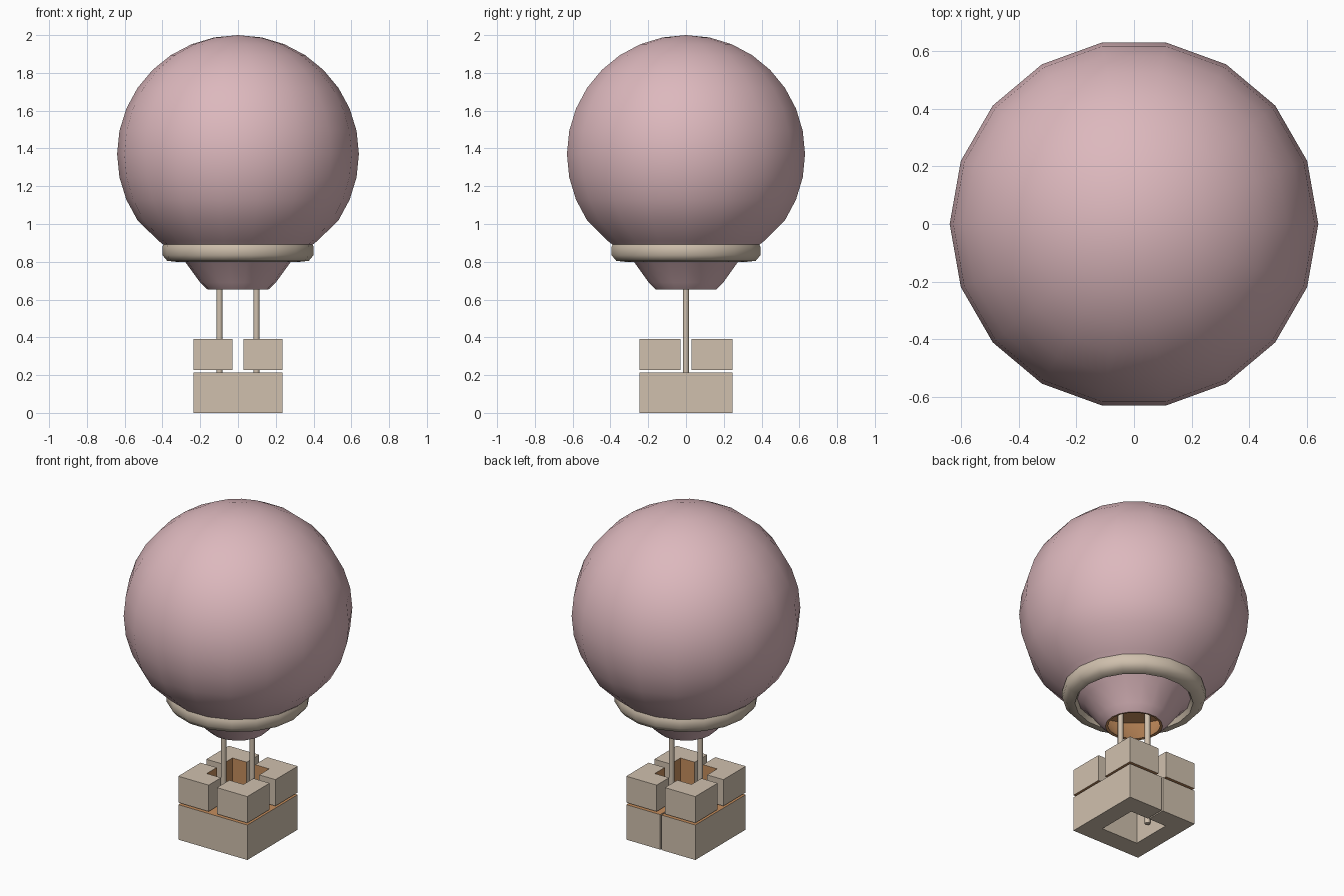
import bpy, bmesh, math
from mathutils import Vector

if "Cube" in bpy.data.objects:
    bpy.data.objects.remove(bpy.data.objects["Cube"])


def material(name, rgb):
    m = bpy.data.materials.new(name)
    m.diffuse_color = (*rgb, 1)
    m.use_nodes = True
    m.node_tree.nodes["Principled BSDF"].inputs["Base Color"].default_value = m.diffuse_color
    return m


PINK = material("dusty pink", (0.72, 0.48, 0.51))
BEIGE = material("beige", (0.63, 0.53, 0.42))
ORANGE = material("orange brown", (0.56, 0.27, 0.11))


def finish(bm, name, mats, smooth=None):
    bmesh.ops.recalc_face_normals(bm, faces=bm.faces)
    me = bpy.data.meshes.new(name)
    bm.to_mesh(me)
    bm.free()
    for m in mats:
        me.materials.append(m)
    ob = bpy.data.objects.new(name, me)
    bpy.context.collection.objects.link(ob)
    if smooth:
        bpy.ops.object.select_all(action='DESELECT')
        ob.select_set(True)
        bpy.context.view_layer.objects.active = ob
        bpy.ops.object.shade_smooth_by_angle(angle=math.radians(smooth))
    return ob


def lathe(name, profile, mats, sides=18, lining=(), closed=False, smooth=40):
    """Spin (radius, z) points about z; segments in lining take material 1."""
    bm = bmesh.new()
    rings = []
    for r, z in profile:
        if r == 0:
            rings.append([bm.verts.new((0, 0, z))] * sides)
        else:
            rings.append([bm.verts.new((r * math.cos(2 * math.pi * i / sides),
                                        r * math.sin(2 * math.pi * i / sides), z))
                          for i in range(sides)])
    n = len(rings)
    for k in range(n if closed else n - 1):
        a, b = rings[k], rings[(k + 1) % n]
        for i in range(sides):
            j = (i + 1) % sides
            f = bm.faces.new(list(dict.fromkeys((a[i], a[j], b[j], b[i]))))
            f.material_index = 1 if k in lining else 0
    return finish(bm, name, mats, smooth)


def prism(name, outline, z0, z1, is_lining):
    """Extrude a plan outline; faces chosen by the rule become orange."""
    bm = bmesh.new()
    f = bm.faces.new([bm.verts.new((x, y, z0)) for x, y in outline])
    ext = bmesh.ops.extrude_face_region(bm, geom=[f])
    for v in ext["geom"]:
        if isinstance(v, bmesh.types.BMVert):
            v.co.z = z1
    bmesh.ops.recalc_face_normals(bm, faces=bm.faces)
    for f in bm.faces:
        f.material_index = 1 if is_lining(f.normal, f.calc_center_median()) else 0
    return finish(bm, name, [BEIGE, ORANGE])


# Balloon envelope: round body, tapering skirt, and lining inside the mouth
R, CZ = 0.64, 1.37
body = [(0, 2.0)]
for k in range(1, 12):
    a = math.pi * k / 16
    body.append((R * math.sin(a), CZ + 0.63 * math.cos(a)))
body += [(0.42, 0.91), (0.28, 0.80), (0.20, 0.69), (0.16, 0.652),
         (0.145, 0.655), (0.185, 0.70), (0.26, 0.80), (0.28, 0.83), (0, 0.85)]
n = len(body)
lathe("balloon_envelope", body, [PINK, ORANGE], lining=range(n - 6, n - 1))

# Thick collar ring around the bottom of the balloon
lathe("collar_ring", [(0.33, 0.80), (0.375, 0.805), (0.40, 0.835), (0.40, 0.88),
                      (0.385, 0.91), (0.33, 0.915), (0.30, 0.86)],
      [BEIGE], closed=True, smooth=50)

# Two suspension rods
for side, label in ((-1, "left"), (1, "right")):
    rod = lathe(label + "_rod", [(0, 0.06), (0.016, 0.06), (0.016, 0.78), (0, 0.78)],
                [BEIGE], sides=8, smooth=50)
    rod.location.x = side * 0.098

# Lower basket: square tube with a narrow seam in the back wall
X, Y, H, S = 0.235, 0.245, 0.125, 0.004
prism("lower_basket", [(S, Y), (X, Y), (X, -Y), (-X, -Y), (-X, Y), (-S, Y),
                       (-S, H), (-H, H), (-H, -H), (H, -H), (H, H), (S, H)],
      0.0, 0.215, lambda nrm, c: nrm.z > 0.5)

# Four L-shaped corner blocks with open gaps between them
G = 0.028
for sx, lx in ((-1, "left"), (1, "right")):
    for sy, ly in ((-1, "front"), (1, "back")):
        pts = [(G, H), (G, Y), (X, Y), (X, G), (H, G), (H, H)]

        def inner(nrm, c, sx=sx, sy=sy):
            toward_middle = nrm.x * sx < -0.5 or nrm.y * sy < -0.5
            deep = abs(abs(c.x) - H) < 0.002 or abs(abs(c.y) - H) < 0.002
            return nrm.z < -0.5 or (toward_middle and deep)

        prism(f"{ly}_{lx}_corner_block", [(sx * x, sy * y) for x, y in pts],
              0.228, 0.39, inner)
